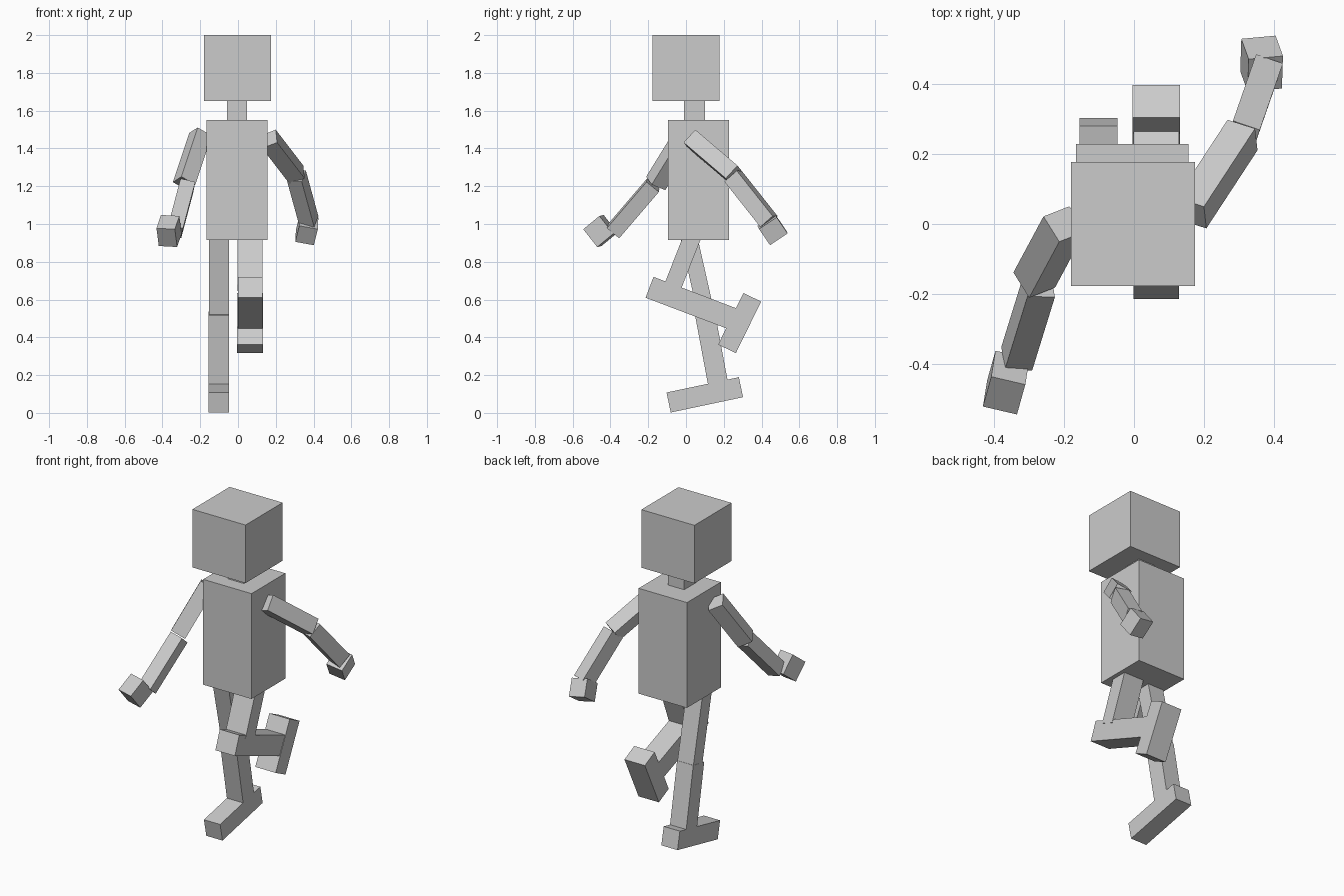
import bpy
import bmesh
from mathutils import Vector, Matrix

default = bpy.data.objects.get("Cube")
if default:
    bpy.data.objects.remove(default, do_unlink=True)

grey = bpy.data.materials.new("plain_grey")
grey.use_nodes = True
grey.diffuse_color = (0.6, 0.6, 0.6, 1)
grey.node_tree.nodes["Principled BSDF"].inputs["Base Color"].default_value = grey.diffuse_color


def limb(name, start, end, width, depth, side=(1, 0, 0)):
    """Box running from start to end; width is measured along side."""
    start, end = Vector(start), Vector(end)
    axis = (end - start).normalized()
    across = Vector(side)
    across = (across - axis * across.dot(axis)).normalized()
    third = axis.cross(across)
    turn = Matrix((across, third, axis)).transposed().to_4x4()
    size = Matrix.Diagonal((width, depth, (end - start).length, 1))
    bm = bmesh.new()
    bmesh.ops.create_cube(bm, size=1, matrix=turn @ size)
    mesh = bpy.data.meshes.new(name)
    bm.to_mesh(mesh)
    bm.free()
    mesh.materials.append(grey)
    obj = bpy.data.objects.new(name, mesh)
    obj.location = (start + end) / 2
    bpy.context.collection.objects.link(obj)
    return obj


# Head, neck and torso
limb("head", (-0.003, 0, 1.65), (-0.003, 0, 2.0), 0.354, 0.354)
limb("neck", (-0.005, 0.045, 1.54), (-0.005, 0.045, 1.66), 0.107, 0.112)
limb("torso", (-0.005, 0.067, 0.915), (-0.005, 0.067, 1.55), 0.322, 0.322)

# Left arm, swung back
limb("left_upper_arm", (0.164, 0.031, 1.45), (0.31, 0.254, 1.26), 0.088, 0.092, (-0.078, 0.025, -0.031))
limb("left_forearm", (0.31, 0.249, 1.253), (0.376, 0.439, 1.013), 0.081, 0.09, (0.077, -0.026, 0))
limb("left_hand", (0.375, 0.429, 1.013), (0.354, 0.487, 0.928), 0.1, 0.112, (0.098, 0.011, -0.021))

# Right arm, swung forward
limb("right_upper_arm", (-0.199, 0, 1.475), (-0.285, -0.16, 1.215), 0.09, 0.09, (0.074, 0.029, -0.042))
limb("right_forearm", (-0.27, -0.175, 1.205), (-0.335, -0.385, 0.96), 0.08, 0.085, (0.077, -0.003, -0.018))
limb("right_hand", (-0.371, -0.49, 1.01), (-0.359, -0.416, 0.916), 0.1, 0.113, (0.097, -0.023, -0.005))

# Right leg, standing
RX = -0.101
limb("right_thigh", (RX, 0, 1.0), (RX, 0.108, 0.52), 0.106, 0.088)
limb("right_shin", (RX, 0.1, 0.527), (RX, 0.176, 0.12), 0.108, 0.106)
limb("right_foot", (RX, -0.092, 0.055), (RX, 0.291, 0.136), 0.108, 0.108)

# Left leg, bent with the foot raised behind
LX = 0.064
limb("left_thigh", (LX, 0.06, 1.0), (LX, -0.073, 0.662), 0.134, 0.092)
limb("left_shin", (LX, -0.193, 0.665), (LX, 0.26, 0.493), 0.13, 0.118)
limb("left_foot", (LX, 0.351, 0.612), (LX, 0.217, 0.339), 0.136, 0.104)
